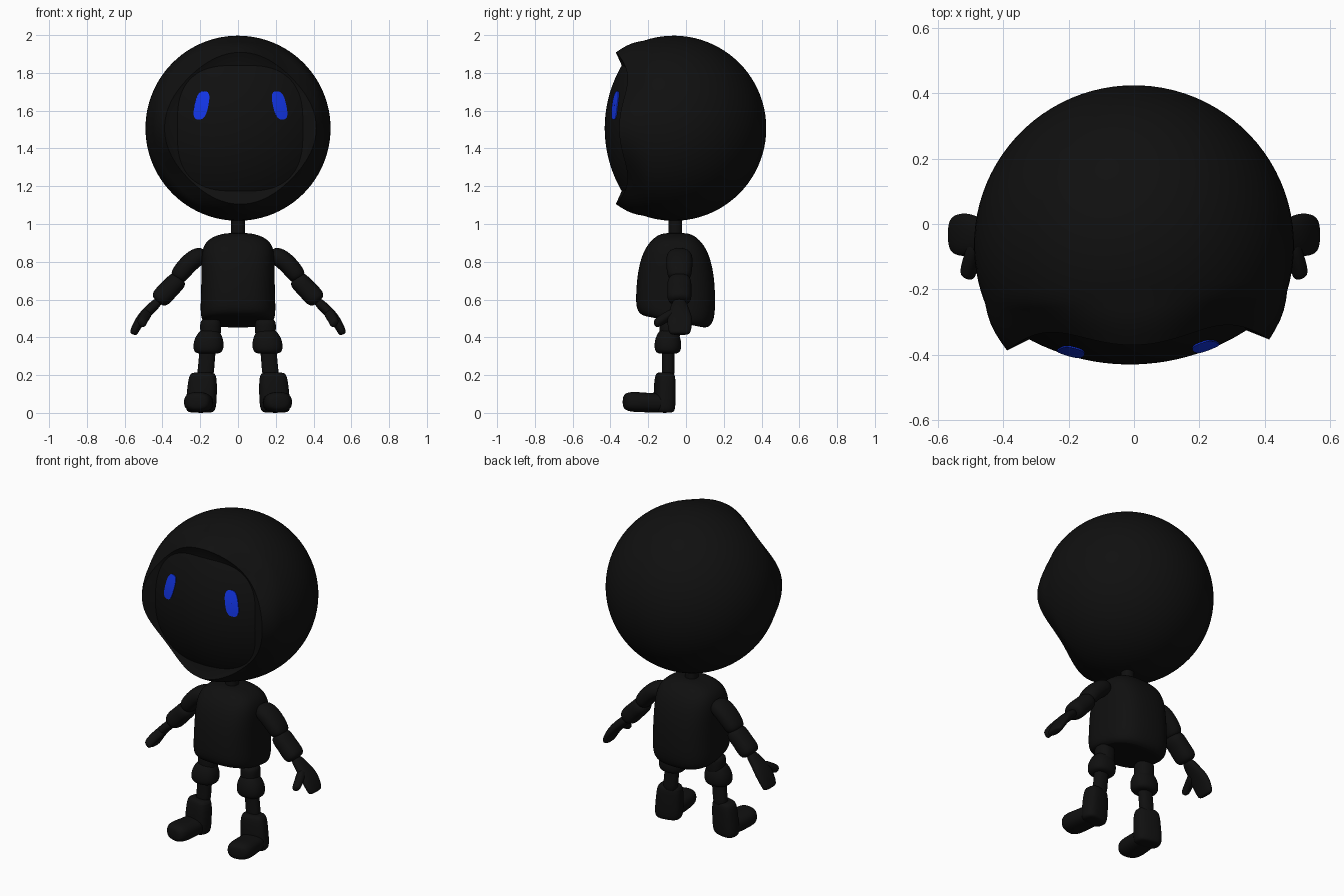
import bpy, bmesh, math
from mathutils import Vector, Matrix


def material(name, rgb):
    m = bpy.data.materials.new(name)
    m.diffuse_color = (*rgb, 1)
    return m


BLACK = material("matte black", (0.005, 0.005, 0.005))
BLUE = material("bright blue", (0.006, 0.035, 0.78))
HEAD = Matrix.Translation((0, -0.065, 1.507)) @ Matrix.Rotation(math.radians(2.4), 4, 'Z')


def skin(name, rings, mat, caps=True, subsurf=0, mirror=False, angle=60):
    """Join rings of points with quads and make a smooth object."""
    bm = bmesh.new()
    loops = [[bm.verts.new(p) for p in ring] for ring in rings]
    for a, b in zip(loops, loops[1:]):
        n = len(a)
        for i in range(n):
            bm.faces.new((a[i], a[(i + 1) % n], b[(i + 1) % n], b[i]))
    if caps:
        bm.faces.new(loops[0][::-1])
        bm.faces.new(loops[-1])
    bmesh.ops.recalc_face_normals(bm, faces=bm.faces)
    me = bpy.data.meshes.new(name)
    bm.to_mesh(me)
    bm.free()
    me.materials.append(mat)
    ob = bpy.data.objects.new(name, me)
    bpy.context.collection.objects.link(ob)
    if mirror:
        ob.modifiers.new("mirror", 'MIRROR').use_mirror_merge = False
    if subsurf:
        ob.modifiers.new("smooth", 'SUBSURF').levels = subsurf
    bpy.ops.object.select_all(action='DESELECT')
    ob.select_set(True)
    bpy.context.view_layer.objects.active = ob
    bpy.ops.object.shade_smooth_by_angle(angle=math.radians(angle))
    return ob


def superellipse(a, b, n, power):
    pts = []
    for i in range(n):
        t = 2 * math.pi * i / n
        c, s = math.cos(t), math.sin(t)
        pts.append((a * math.copysign(abs(c) ** (2 / power), c),
                    b * math.copysign(abs(s) ** (2 / power), s)))
    return pts


def limb(name, sections, side, power=2.3, mirror=True):
    """Loft (x, y, z, half width along side, other half width) sections."""
    side = Vector(side).normalized()
    pts = [Vector(s[:3]) for s in sections]
    rings = []
    for i, s in enumerate(sections):
        tangent = pts[min(i + 1, len(pts) - 1)] - pts[max(i - 1, 0)]
        other = tangent.cross(side).normalized()
        rings.append([pts[i] + side * u + other * v
                      for u, v in superellipse(s[3], s[4], 16, power)])
    return skin(name, rings, BLACK, subsurf=2, mirror=mirror)


# Hood: ball whose front rim juts forward at top, bottom and sides
R, SEG = 0.49, 96


def hood_ring(d_r):
    ring = []
    for i in range(SEG):
        t = 2 * math.pi * i / SEG
        d, r = d_r(math.cos(4 * t))
        ring.append(HEAD @ Vector((r * math.cos(t), -d, r * math.sin(t))))
    return ring


def rim(lobe):
    return 0.281 + 0.025 * lobe, 0.392 + 0.01 * lobe


def blend(k):
    d0, r0 = 0.16, math.sqrt(R * R - 0.16 ** 2)

    def f(lobe):
        d, r = rim(lobe)
        bulge = 0.012 * math.sin(math.pi * k)
        return d0 + (d - d0) * k, r0 + (r - r0) * k + bulge * (1 + lobe) / 2
    return f


a_end = math.acos(-0.16 / R)
rings = []
for j in range(28):
    a = 0.01 + (a_end - 0.01) * j / 27
    rings.append(hood_ring(lambda lobe, a=a: (-R * math.cos(a), R * math.sin(a))))
rings += [hood_ring(blend(k / 5)) for k in range(1, 6)]
rings.append(hood_ring(lambda lobe: (rim(lobe)[0] - 0.03, rim(lobe)[1] - 0.067)))
skin("hood", rings, BLACK, angle=40)


# Face visor: shallow dome
def dome(r):
    return 0.365 - (0.66 - math.sqrt(0.66 ** 2 - r * r))


skin("face_visor", [hood_ring(lambda lobe, r=r: (dome(r), r))
                    for r in [0.002] + [0.375 * k / 14 for k in range(1, 15)]], BLACK)

# Eyes: thin tilted plates following the dome
for sx, label in ((-1, "left"), (1, "right")):
    rings = []
    for k, lift in ((0.02, 0.004), (0.35, 0.004), (0.7, 0.004), (1, 0.004), (1, -0.003)):
        ring = []
        for u, v in superellipse(0.036 * k, 0.075 * k, 32, 2.8):
            x = sx * 0.207 + u - sx * v * 0.2
            z = 0.121 + v
            ring.append(HEAD @ Vector((x, -dome(math.hypot(x, z)) - lift, z)))
        rings.append(ring)
    skin(label + "_eye", rings, BLUE, caps=False)

# Neck
limb("neck", [(0, -0.057, z, 0.037, 0.037) for z in (0.90, 0.92, 1.02, 1.06)],
     (1, 0, 0), mirror=False)

# Torso: stacked rounded sections (z, half width, half depth, tilt)
rings = []
for z, hx, hy, tilt in ((0.487, 0.10, 0.09, 0.2), (0.474, 0.185, 0.175, 0.2),
                        (0.52, 0.202, 0.21, 0.12), (0.62, 0.197, 0.212, 0),
                        (0.75, 0.195, 0.203, 0), (0.86, 0.195, 0.172, 0),
                        (0.92, 0.165, 0.125, 0), (0.95, 0.085, 0.08, 0),
                        (0.952, 0.03, 0.03, 0)):
    rings.append([(u, v - 0.055, z - tilt * v) for u, v in superellipse(hx, hy, 24, 2.7)])
skin("torso", rings, BLACK, subsurf=2)

# Arms
Y = (0, 1, 0)
limb("upper_arms", [(0.17, -0.035, 0.84, 0.045, 0.035), (0.205, -0.035, 0.832, 0.07, 0.05),
                    (0.25, -0.035, 0.803, 0.072, 0.052), (0.304, -0.035, 0.742, 0.068, 0.05),
                    (0.325, -0.035, 0.705, 0.055, 0.042)], Y)
limb("forearms", [(0.305, -0.035, 0.72, 0.05, 0.04), (0.325, -0.035, 0.695, 0.066, 0.054),
                  (0.36, -0.035, 0.66, 0.064, 0.052), (0.395, -0.035, 0.622, 0.066, 0.056),
                  (0.418, -0.035, 0.60, 0.062, 0.05), (0.428, -0.035, 0.588, 0.04, 0.03)], Y)
limb("hands", [(0.41, -0.035, 0.60, 0.035, 0.026), (0.465, -0.035, 0.55, 0.05, 0.028),
               (0.505, -0.033, 0.508, 0.068, 0.028), (0.535, -0.033, 0.462, 0.066, 0.025),
               (0.552, -0.033, 0.425, 0.058, 0.022), (0.556, -0.033, 0.415, 0.045, 0.016)], Y)
limb("thumbs", [(0.475, -0.05, 0.535, 0.03, 0.024), (0.495, -0.10, 0.51, 0.028, 0.024),
                (0.508, -0.145, 0.482, 0.028, 0.024), (0.512, -0.167, 0.468, 0.022, 0.018)],
     (0.7, 0, 0.7))

# Legs
X = (1, 0, 0)
limb("hips", [(0.145, -0.085, z, w, w) for z, w in
              ((0.50, 0.05), (0.47, 0.058), (0.42, 0.055), (0.37, 0.05))], X)
limb("thigh_cuffs", [(0.15, -0.092, 0.44, 0.045, 0.04), (0.152, -0.093, 0.425, 0.06, 0.055),
                     (0.155, -0.095, 0.385, 0.081, 0.072), (0.157, -0.097, 0.335, 0.083, 0.073),
                     (0.158, -0.097, 0.315, 0.066, 0.058), (0.158, -0.097, 0.313, 0.03, 0.03)], X)
limb("shins", [(0.158, -0.095, 0.36, 0.043, 0.035), (0.162, -0.095, 0.32, 0.044, 0.034),
               (0.168, -0.094, 0.25, 0.044, 0.033), (0.175, -0.095, 0.17, 0.046, 0.036)], X)

# Boots, toes turned slightly outward
OUT = (1, 0.2, 0)
limb("boot_shafts", [(0.186, -0.11, 0.215, 0.05, 0.035), (0.186, -0.11, 0.205, 0.074, 0.052),
                     (0.19, -0.113, 0.13, 0.08, 0.056), (0.195, -0.113, 0.05, 0.083, 0.056),
                     (0.198, -0.115, 0.012, 0.078, 0.052), (0.198, -0.115, 0.0, 0.06, 0.04)],
     OUT, 2.8)
limb("boot_toes", [(0.197, -0.09, 0.052, 0.06, 0.045), (0.20, -0.13, 0.053, 0.074, 0.052),
                   (0.206, -0.20, 0.054, 0.076, 0.052), (0.213, -0.27, 0.058, 0.079, 0.055),
                   (0.217, -0.312, 0.06, 0.068, 0.05), (0.219, -0.332, 0.06, 0.042, 0.032)],
     OUT, 2.5)
